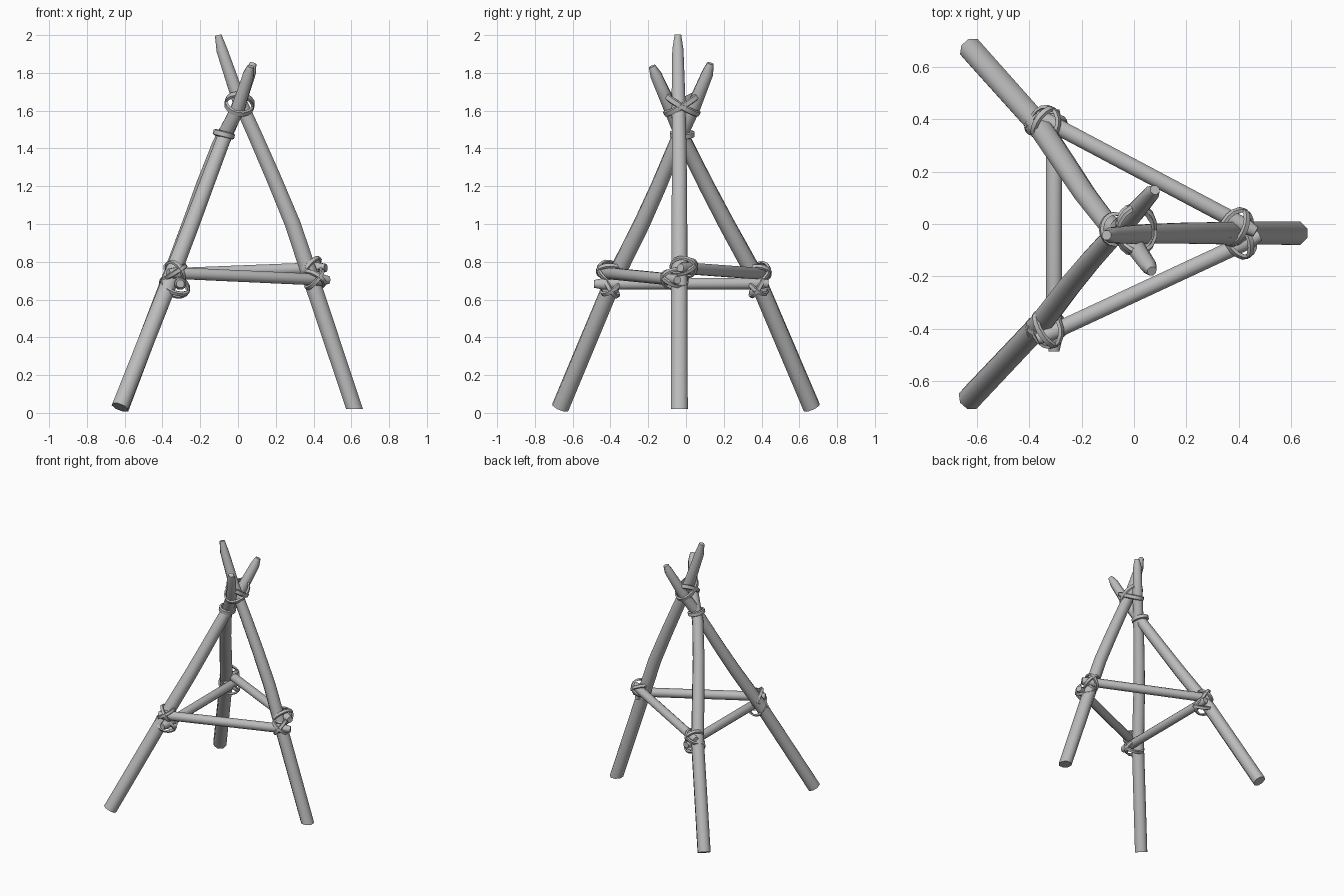
import bpy, math
from mathutils import Vector, Matrix

if "Cube" in bpy.data.objects:
    bpy.data.objects.remove(bpy.data.objects["Cube"])

grey = bpy.data.materials.new("plain grey")
grey.diffuse_color = (0.5, 0.5, 0.5, 1)
grey.use_nodes = True
grey.node_tree.nodes["Principled BSDF"].inputs["Base Color"].default_value = grey.diffuse_color


def make(name, verts, faces, angle=50):
    me = bpy.data.meshes.new(name)
    me.from_pydata([tuple(v) for v in verts], [], faces)
    me.materials.append(grey)
    ob = bpy.data.objects.new(name, me)
    bpy.context.collection.objects.link(ob)
    bpy.ops.object.select_all(action='DESELECT')
    ob.select_set(True)
    bpy.context.view_layer.objects.active = ob
    bpy.ops.object.shade_smooth_by_angle(angle=math.radians(angle))
    return ob


def pole(name, pts, radii, sides=8, flat_foot=False):
    """Capped round pole through a few points."""
    pts = [Vector(p) for p in pts]
    verts, faces = [], []
    for i, p in enumerate(pts):
        t = (pts[min(i + 1, len(pts) - 1)] - pts[max(i - 1, 0)]).normalized()
        if i == 0 and flat_foot:
            t = Vector((0, 0, 1))
        ref = Vector((0, 1, 0)) if abs(t.z) > 0.5 else Vector((0, 0, 1))
        u = ref.cross(t).normalized()
        w = t.cross(u)
        for k in range(sides):
            a = 2 * math.pi * (k + 0.5) / sides
            verts.append(p + (u * math.cos(a) + w * math.sin(a)) * radii[i])
    for i in range(len(pts) - 1):
        for k in range(sides):
            a, b = i * sides + k, i * sides + (k + 1) % sides
            faces.append((a, b, b + sides, a + sides))
    faces.append(tuple(reversed(range(sides))))
    faces.append(tuple(range(len(verts) - sides, len(verts))))
    return make(name, verts, faces)


def band(name, c, u, w, ru, rw, width=0.026, thick=0.012, n=16):
    """Flat rope loop: ellipse in the plane u, w around c."""
    c, u = Vector(c), Vector(u).normalized()
    w = Vector(w)
    w = (w - u * w.dot(u)).normalized()
    axis = u.cross(w)
    verts, faces = [], []
    for k in range(n):
        a = 2 * math.pi * k / n
        d = u * math.cos(a) + w * math.sin(a)
        p = c + u * ru * math.cos(a) + w * rw * math.sin(a)
        for s, h in ((0, -1), (1, -0.7), (1, 0.7), (0, 1)):
            verts.append(p + d * thick * s + axis * width / 2 * h)
        for j in range(4):
            q = (k + 1) % n * 4
            faces.append((k * 4 + j, q + j, q + (j + 1) % 4, k * 4 + (j + 1) % 4))
    return make(name, verts, faces)


# Legs
RAD = [0.048, 0.047, 0.045, 0.043, 0.041, 0.039, 0.032, 0.019]
legs = {
    "right_leg": [(.617, -.035, .02), (.39, -.035, .7), (.29, -.035, 1.0), (.19, -.035, 1.24),
                  (.09, -.037, 1.47), (.0, -.04, 1.67), (-.085, -.043, 1.92), (-.105, -.043, 2.0)],
    "back_left_leg": [(-.62, .665, .03), (-.365, .38, .7), (-.255, .215, 1.0), (-.185, .11, 1.2),
                      (-.1, .0, 1.42), (.0, -.08, 1.61), (.055, -.16, 1.79), (.068, -.18, 1.835)],
    "front_left_leg": [(-.625, -.665, .03), (-.36, -.385, .7), (-.245, -.235, 1.0), (-.17, -.145, 1.2),
                       (-.08, -.045, 1.44), (-.0, .04, 1.62), (.065, .115, 1.8), (.08, .13, 1.85)],
}
for name, pts in legs.items():
    pole(name, pts, RAD, flat_foot=name == "right_leg")

# Crossbars
bars = {
    "left_bar": ((-.305, -.487, .683), (-.305, .437, .685)),
    "back_bar": ((-.375, .415, .735), (.465, -.03, .768)),
    "front_bar": ((-.37, -.44, .742), (.48, -.045, .703)),
}
for name, (a, b) in bars.items():
    a, b = Vector(a), Vector(b)
    fr = (0, .05, .5, .95, 1)
    pole(name, [a.lerp(b, f) for f in fr], [.022, .033, .033, .033, .022])


# Crossed rope lashings where bars meet legs
def lash(name, leg, bar, f):
    a, b = (Vector(p) for p in bars[bar])
    d = (b - a).normalized()
    p = a.lerp(b, f)
    l0, l1 = (Vector(q) for q in legs[leg][:2])
    ld = (l1 - l0).normalized()
    q = l0 + ld * (p.z - l0.z) / ld.z
    n = ld.cross(d).normalized()
    gap = (p - q).dot(n)
    reach = (abs(gap) + .046 + .033) / 2 + .003
    c = q + n * (gap + math.copysign(.033 - .046, gap)) / 2
    c += d * (p - q).dot(d) * 0.3
    for i, s in enumerate((1, -1)):
        band(f"{name}_{i + 1}", c, n, ld + d * s, reach, .056)


lash("back_left_rope_low", "back_left_leg", "left_bar", .91)
lash("back_left_rope_high", "back_left_leg", "back_bar", .05)
lash("front_left_rope_low", "front_left_leg", "left_bar", .09)
lash("front_left_rope_high", "front_left_leg", "front_bar", .05)
lash("right_rope_high", "right_leg", "back_bar", .94)
lash("right_rope_low", "right_leg", "front_bar", .93)

# Top lashing: two crossed loops and a lower collar
for i, s in enumerate((1, -1)):
    band(f"top_rope_{i + 1}", (.008, -.022, 1.635), (1, 0, -.2), (0, 1, .6 * s), .068, .098, .034)
band("top_collar", (-.075, -.02, 1.475), (1, 0, -.25), (0, 1, 0), .046, .054, .034)
